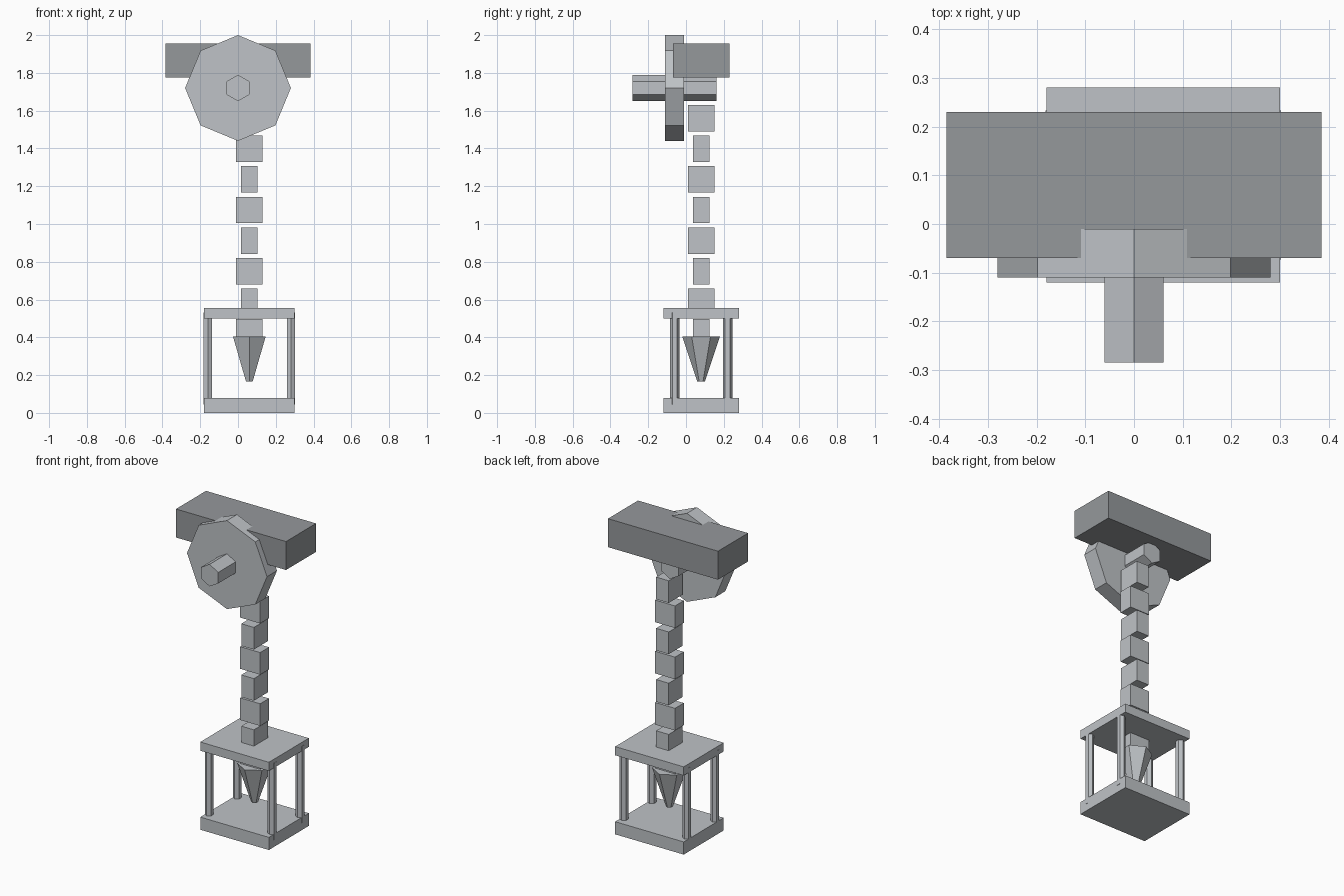
import bpy
import bmesh
from math import pi, sin, cos
from mathutils import Matrix, Vector

if "Cube" in bpy.data.objects:
    bpy.data.objects.remove(bpy.data.objects["Cube"])


def make_material(name, rgb):
    mat = bpy.data.materials.new(name)
    mat.use_nodes = True
    colour = (*rgb, 1)
    mat.diffuse_color = colour
    mat.node_tree.nodes["Principled BSDF"].inputs["Base Color"].default_value = colour
    return mat


light_grey = make_material("light_grey", (0.52, 0.545, 0.57))
dark_grey = make_material("dark_grey", (0.30, 0.315, 0.33))


def finish(name, bm, mat):
    bmesh.ops.recalc_face_normals(bm, faces=bm.faces)
    mesh = bpy.data.meshes.new(name)
    bm.to_mesh(mesh)
    bm.free()
    mesh.materials.append(mat)
    obj = bpy.data.objects.new(name, mesh)
    bpy.context.collection.objects.link(obj)
    return obj


def box(name, centre, size, mat=light_grey):
    bm = bmesh.new()
    place = Matrix.Translation(centre) @ Matrix.Diagonal((*size, 1))
    bmesh.ops.create_cube(bm, size=1, matrix=place)
    return finish(name, bm, mat)


def prism(name, sides, centre, r_low, r_high, length, along_y=False, mat=light_grey):
    """Straight or tapered prism with a corner on local +y."""
    bm = bmesh.new()
    rings = []
    for r, z in ((r_low, -length / 2), (r_high, length / 2)):
        angles = [2 * pi * i / sides for i in range(sides)]
        rings.append([bm.verts.new((r * sin(a), r * cos(a), z)) for a in angles])
        bm.faces.new(rings[-1])
    low, high = rings
    for i in range(sides):
        j = (i + 1) % sides
        bm.faces.new((low[i], low[j], high[j], high[i]))
    turn = Matrix.Rotation(pi / 2, 4, "X") if along_y else Matrix.Identity(4)
    bm.transform(Matrix.Translation(centre) @ turn)
    return finish(name, bm, mat)


# Ceiling beam, pulley wheel and its axle
box("support_beam", (0, 0.08, 1.865), (0.77, 0.30, 0.18), dark_grey)
prism("pulley_wheel", 8, (0, -0.06, 1.72), 0.28, 0.28, 0.10, along_y=True)
prism("pulley_axle", 6, (0, -0.062, 1.72), 0.07, 0.07, 0.445, along_y=True)

# Chain of alternating links, hanging on the load axis
axis = Vector((0.06, 0.08, 0))
wide, narrow, tall = 0.14, 0.088, 0.14
for i in range(8):
    size = (wide, narrow, tall) if i % 2 else (narrow, wide, tall)
    box(f"chain_link_{i + 1}", axis + Vector((0, 0, 1.56 - 0.162 * i)), size)

# Cage: two plates, four corner posts
box("cage_top_plate", axis + Vector((0, 0, 0.5275)), (0.48, 0.40, 0.055))
box("cage_base_plate", axis + Vector((0, 0, 0.04)), (0.48, 0.40, 0.08))
for sx, side in ((-1, "right"), (1, "left")):
    for sy, end in ((-1, "front"), (1, "back")):
        offset = Vector((0.22 * sx, 0.14 * sy, 0.288))
        prism(f"cage_post_{end}_{side}", 6, axis + offset, 0.025, 0.025, 0.485)

# Tapered spike hanging inside the cage
prism("hanging_spike", 6, axis + Vector((0, 0, 0.285)), 0.02, 0.10, 0.24)
